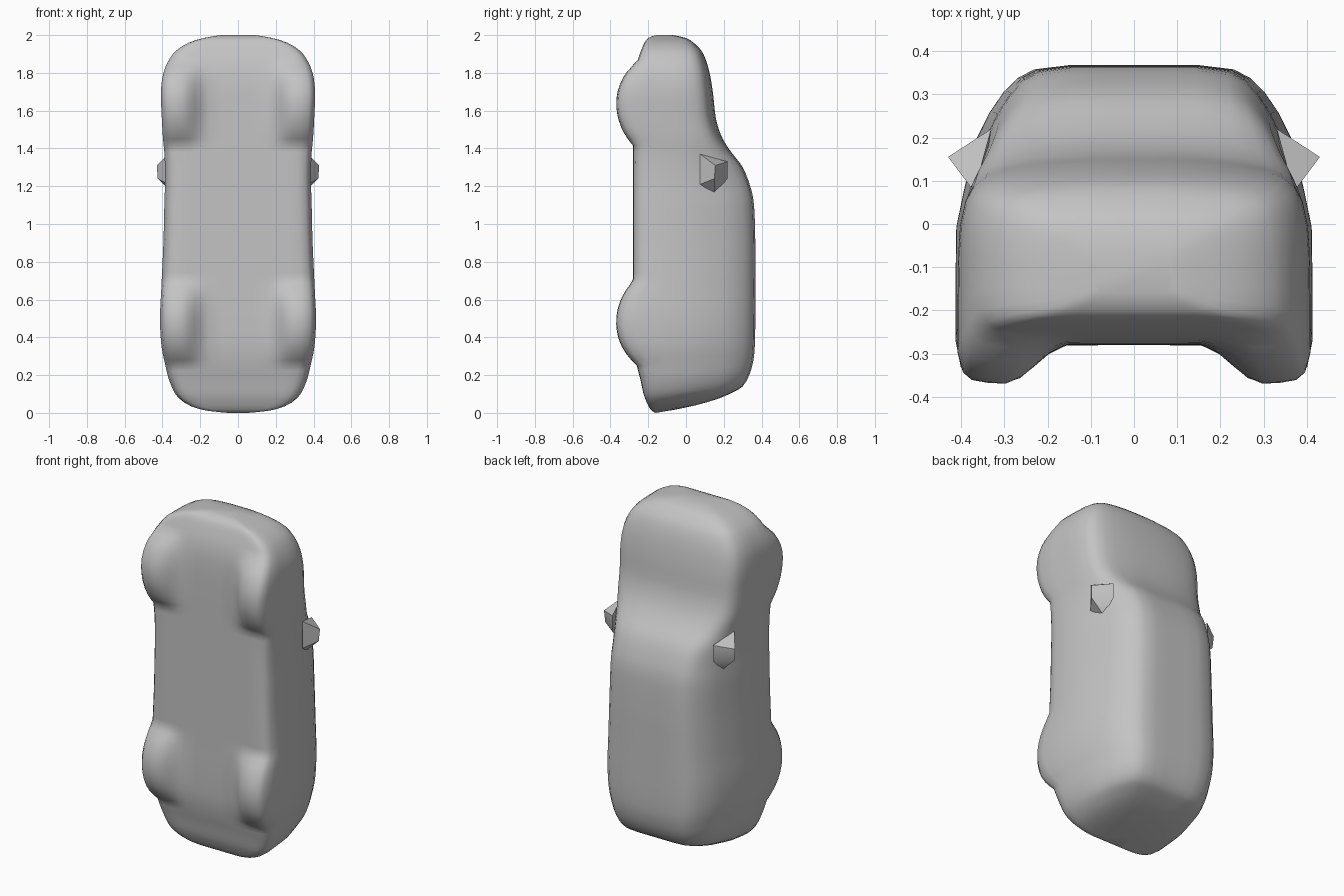
import bpy, bmesh, math

if "Cube" in bpy.data.objects:
    bpy.data.objects.remove(bpy.data.objects["Cube"])

paint = bpy.data.materials.new("grey_paint")
paint.diffuse_color = (0.55, 0.55, 0.55, 1)
paint.use_nodes = True
paint.node_tree.nodes["Principled BSDF"].inputs["Base Color"].default_value = paint.diffuse_color

# Stations from tail to nose: z at belly, z at roof, half width, belly y, roof y, hood blend
STATIONS = [
    (0.00, 0.015, .06, -.16, -.07, 0), (.01, .04, .17, -.18, .05, 0),
    (.03, .075, .25, -.195, .17, 0), (.06, .11, .30, -.21, .25, 0),
    (.10, .14, .335, -.225, .30, 0), (.17, .20, .365, -.24, .335, 0),
    (.25, .28, .385, -.26, .357, 0), (.35, .37, .405, -.275, .365, 0),
    (.50, .50, .413, -.28, .367, 0), (.68, .68, .405, -.28, .367, 0),
    (.90, .90, .395, -.28, .367, 0), (1.1, 1.1, .39, -.28, .36, 0),
    (1.2, 1.2, .387, -.28, .34, 0), (1.3, 1.3, .387, -.28, .30, .2),
    (1.38, 1.38, .39, -.28, .24, .6), (1.45, 1.45, .397, -.28, .195, .9),
    (1.55, 1.55, .403, -.28, .16, 1), (1.7, 1.7, .408, -.278, .142, 1),
    (1.8, 1.8, .395, -.27, .125, 1), (1.87, 1.87, .365, -.255, .105, 1),
    (1.92, 1.92, .325, -.237, .08, 1), (1.96, 1.96, .26, -.22, .04, 1),
    (1.985, 1.985, .18, -.20, 0, 1), (2.0, 2.0, .09, -.16, -.07, 1),
]
# Half section from belly to roof, as (width fraction, height fraction)
BELLY = [(0, 0), (.2, 0), (.38, 0), (.48, 0), (.56, 0), (.64, 0), (.73, 0),
         (.83, .005), (.92, .02), (.97, .06), (1, .14), (1, .28)]
CABIN = [(.995, .43), (.95, .56), (.88, .74), (.81, .83), (.73, .905),
         (.65, .955), (.56, .985), (.37, 1), (.18, 1), (0, 1)]
HOOD = [(.995, .5), (.985, .65), (.955, .78), (.91, .86), (.84, .91),
        (.74, .945), (.6, .97), (.4, .99), (.2, 1), (0, 1)]
WHEELS = (.475, 1.64)


def catmull(a, b, c, d, t):
    return .5 * (2*b + (c - a)*t + (2*a - 5*b + 4*c - d)*t*t + (3*b - a - 3*c + d)*t**3)


def wheel_bulge(x, z, t):
    """How far the wheel pushes the lower body outwards."""
    s = min(1, max(0, (abs(x) - .15) / .15))
    side = s * s * (3 - 2 * s)
    fade = min(1, max(0, (.45 - t) / .35))
    along = max(max(0, 1 - ((z - c) / .22) ** 2) for c in WHEELS)
    return .09 * along ** .85 * side * fade


def ring(station):
    zb, zt, w, yb, yt, hood = station
    half = BELLY + [(a[0] + (b[0] - a[0]) * hood, a[1] + (b[1] - a[1]) * hood)
                    for a, b in zip(CABIN, HOOD)]
    pts = []
    for fx, t in half:
        x, z = fx * w, zb + (zt - zb) * t
        pts.append((x, yb + (yt - yb) * t - wheel_bulge(x, z, t), z))
    return pts + [(-x, y, z) for x, y, z in pts[-2:0:-1]]


def finish(bm, name, angle):
    bmesh.ops.recalc_face_normals(bm, faces=bm.faces)
    mesh = bpy.data.meshes.new(name)
    bm.to_mesh(mesh)
    bm.free()
    mesh.materials.append(paint)
    ob = bpy.data.objects.new(name, mesh)
    bpy.context.collection.objects.link(ob)
    bpy.ops.object.select_all(action='DESELECT')
    ob.select_set(True)
    bpy.context.view_layer.objects.active = ob
    bpy.ops.object.shade_smooth_by_angle(angle=math.radians(angle))
    return ob


# Car body, lofted through the stations and closed at tail and nose
rows = []
for i in range(len(STATIONS) - 1):
    p = [STATIONS[max(0, min(len(STATIONS) - 1, i + k))] for k in (-1, 0, 1, 2)]
    steps = max(2, round((p[2][0] - p[1][0]) / .03))
    rows += [[catmull(*v, j / steps) for v in zip(*p)] for j in range(steps)]
rows.append(STATIONS[-1])
bm = bmesh.new()
loops = [[bm.verts.new(co) for co in ring(r)] for r in rows]
n = len(loops[0])
for a, b in zip(loops, loops[1:]):
    for k in range(n):
        bm.faces.new((a[k], a[(k + 1) % n], b[(k + 1) % n], b[k]))
bm.faces.new(loops[0])
bm.faces.new(loops[-1])
finish(bm, "car_body", 40)

# Pointed door mirrors
for side, name in ((1, "right_mirror"), (-1, "left_mirror")):
    bm = bmesh.new()
    for x, y, z in ((.37, .075, 1.37), (.37, .075, 1.21), (.34, .15, 1.16),
                    (.33, .22, 1.24), (.33, .22, 1.33),
                    (.43, .155, 1.31), (.425, .15, 1.24)):
        bm.verts.new((side * x, y, z))
    bmesh.ops.convex_hull(bm, input=bm.verts)
    finish(bm, name, 30)
